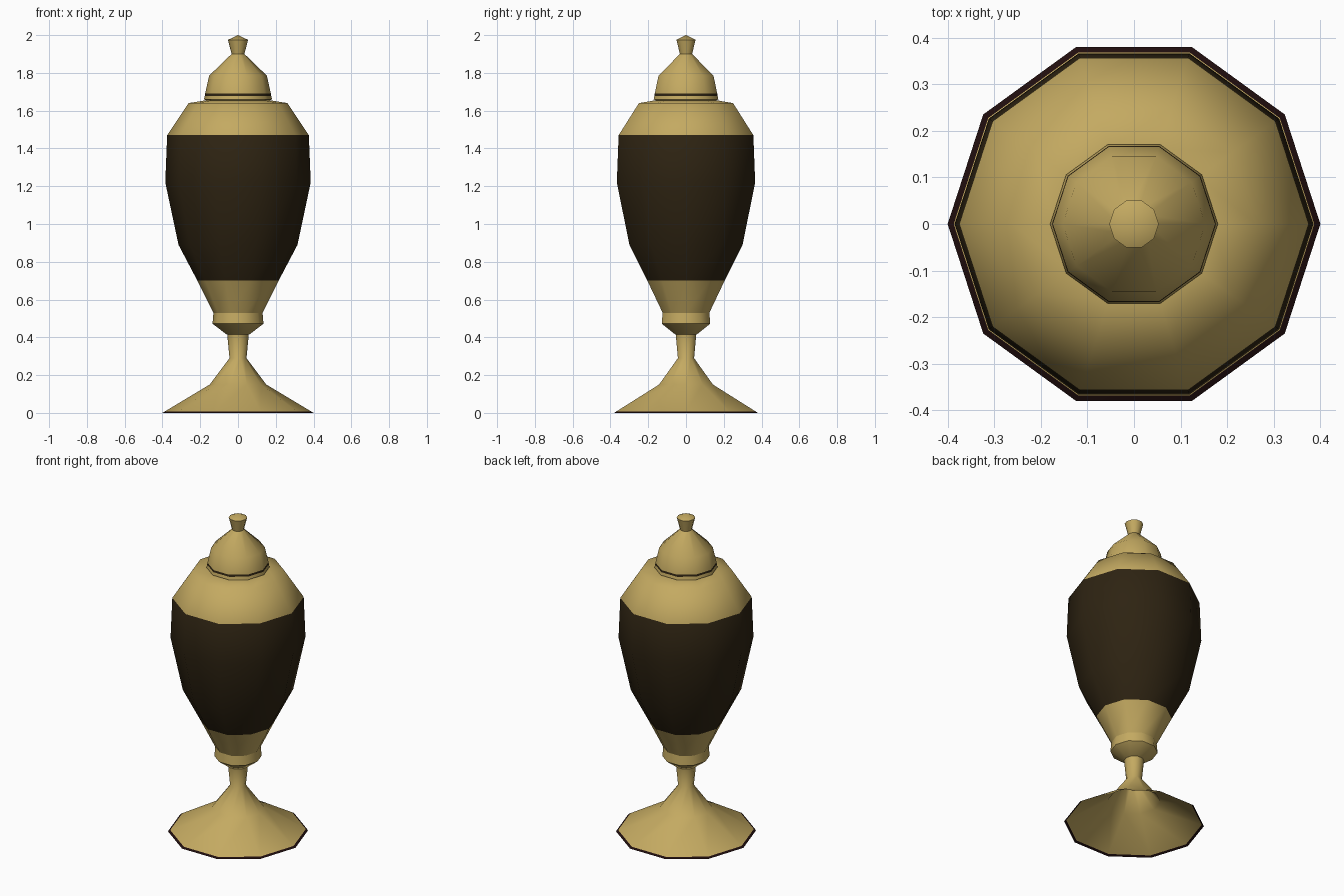
import bpy, bmesh, math

if "Cube" in bpy.data.objects:
    bpy.data.objects.remove(bpy.data.objects["Cube"])

SIDES = 10


def material(name, rgb):
    m = bpy.data.materials.new(name)
    m.diffuse_color = (*rgb, 1.0)
    m.use_nodes = True
    m.node_tree.nodes["Principled BSDF"].inputs["Base Color"].default_value = m.diffuse_color
    return m


GOLD = material("antique gold", (0.55, 0.40, 0.12))
BROWN = material("dark brown", (0.027, 0.017, 0.006))
MAROON = material("dark maroon", (0.014, 0.004, 0.004))


def lathe(name, profile, accent=None, band=None):
    """Turn (radius, z) points, listed bottom to top; faces inside band get the accent."""
    bm = bmesh.new()
    rings = []
    for r, z in profile:
        if r == 0:
            rings.append([bm.verts.new((0, 0, z))] * SIDES)
        else:
            rings.append([bm.verts.new((r * math.cos(math.tau * i / SIDES),
                                        r * math.sin(math.tau * i / SIDES), z))
                          for i in range(SIDES)])
    for lo, hi in zip(rings, rings[1:]):
        for i in range(SIDES):
            j = (i + 1) % SIDES
            corners = list(dict.fromkeys((lo[i], lo[j], hi[j], hi[i])))
            f = bm.faces.new(corners)
            z = f.calc_center_median().z
            if band and band[0] < z < band[1]:
                f.material_index = 1
    me = bpy.data.meshes.new(name)
    bm.to_mesh(me)
    bm.free()
    me.materials.append(GOLD)
    if accent:
        me.materials.append(accent)
    ob = bpy.data.objects.new(name, me)
    bpy.context.collection.objects.link(ob)
    bpy.ops.object.select_all(action='DESELECT')
    ob.select_set(True)
    bpy.context.view_layer.objects.active = ob
    bpy.ops.object.shade_smooth_by_angle(angle=math.radians(50))
    return ob


# Hollow flared foot with a dark rim, running up into the stem
lathe("foot_and_stem",
      [(0.40, 0), (0.387, 0.008), (0.15, 0.15), (0.045, 0.29), (0.057, 0.415)],
      MAROON, (0, 0.008))

# Collar under the bowl
lathe("collar", [(0, 0.415), (0.06, 0.415), (0.135, 0.472), (0.13, 0.53)])

# Urn body with a wide dark band
lathe("body",
      [(0.13, 0.53), (0.215, 0.70), (0.315, 0.89), (0.385, 1.22),
       (0.375, 1.47), (0.262, 1.64), (0.17, 1.655), (0, 1.655)],
      BROWN, (0.70, 1.47))

# Domed lid with a thin dark stripe
lathe("lid",
      [(0.17, 1.655), (0.18, 1.66), (0.176, 1.678), (0.174, 1.69),
       (0.153, 1.785), (0.034, 1.90)],
      BROWN, (1.678, 1.69))

# Finial knob
lathe("finial", [(0.034, 1.90), (0.053, 1.975), (0, 2.0)])
